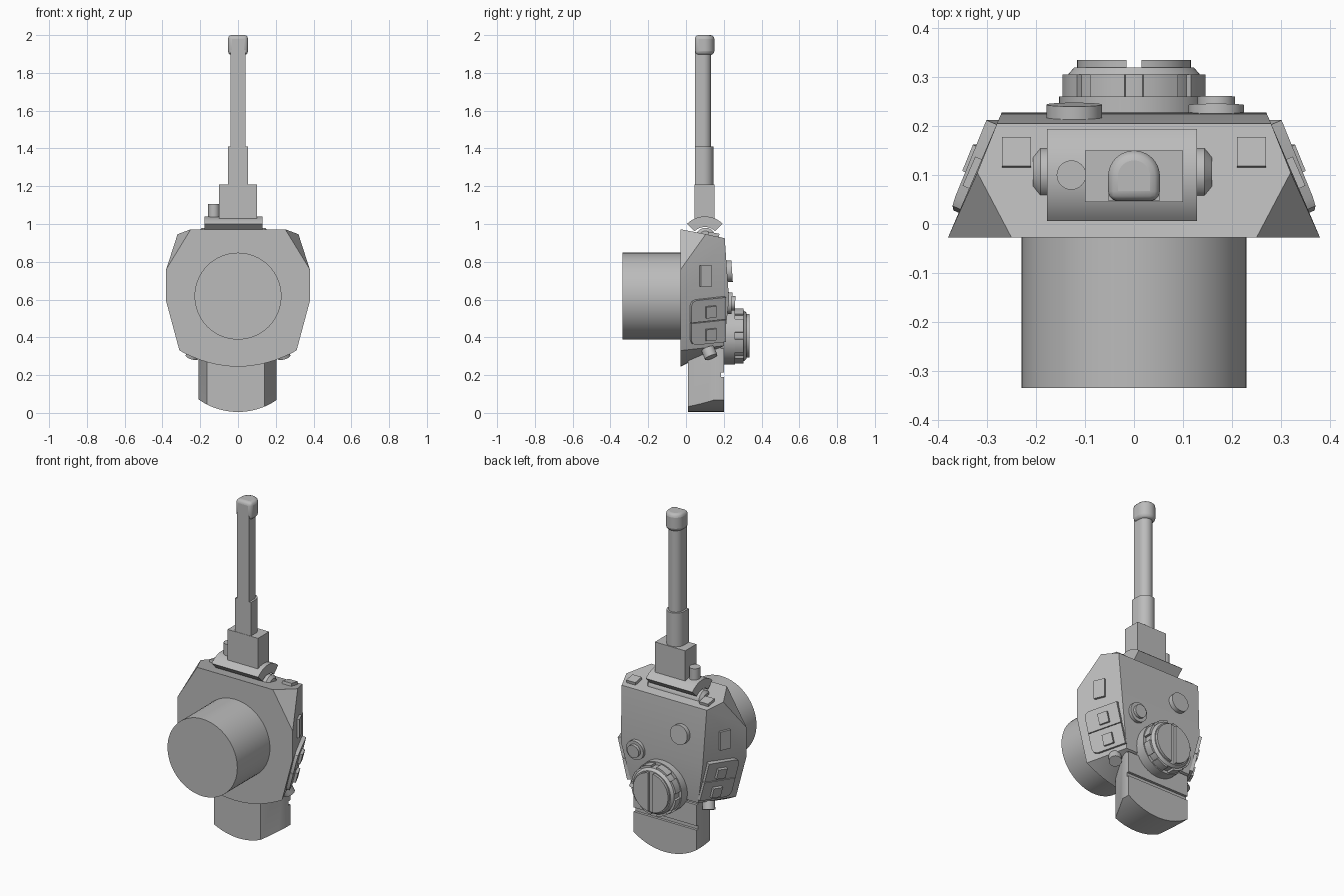
import bpy, bmesh, math
from mathutils import Vector, Matrix

old = bpy.data.objects.get("Cube")
if old:
    bpy.data.objects.remove(old)

grey = bpy.data.materials.new("plain_grey")
grey.use_nodes = True
grey.diffuse_color = (0.5, 0.5, 0.5, 1)
grey.node_tree.nodes["Principled BSDF"].inputs["Base Color"].default_value = (0.5, 0.5, 0.5, 1)


def finish(name, bm, bevel=0):
    bmesh.ops.recalc_face_normals(bm, faces=bm.faces)
    mesh = bpy.data.meshes.new(name)
    bm.to_mesh(mesh)
    bm.free()
    mesh.materials.append(grey)
    ob = bpy.data.objects.new(name, mesh)
    bpy.context.collection.objects.link(ob)
    bpy.ops.object.select_all(action='DESELECT')
    ob.select_set(True)
    bpy.context.view_layer.objects.active = ob
    bpy.ops.object.shade_smooth_by_angle(angle=math.radians(25))
    if bevel:
        mod = ob.modifiers.new("bevel", 'BEVEL')
        mod.width, mod.segments, mod.limit_method = bevel, 3, 'ANGLE'
    return ob


def prism(name, points, direction, bevel=0):
    """Extrude a closed outline of 3D points along a vector."""
    bm = bmesh.new()
    face = bm.faces.new([bm.verts.new(p) for p in points])
    new = bmesh.ops.extrude_face_region(bm, geom=[face])["geom"]
    bmesh.ops.translate(bm, vec=direction, verts=[v for v in new if isinstance(v, bmesh.types.BMVert)])
    return finish(name, bm, bevel)


def lathe(name, start, axis, profile, sides=48):
    """Solid of revolution from (distance along axis, radius) rings."""
    turn = Vector(axis).to_track_quat('Z', 'Y').to_matrix()
    bm = bmesh.new()
    rings = []
    for d, r in profile:
        rings.append([bm.verts.new(Vector(start) + turn @ Vector((
            r * math.cos(math.tau * i / sides), r * math.sin(math.tau * i / sides), d)))
            for i in range(sides)])
    for a, b in zip(rings, rings[1:]):
        for i in range(sides):
            j = (i + 1) % sides
            bm.faces.new((a[i], a[j], b[j], b[i]))
    bm.faces.new(rings[0])
    bm.faces.new(rings[-1])
    return finish(name, bm)


def box(name, lo, hi, bevel=0):
    pts = [(lo[0], lo[1], lo[2]), (hi[0], lo[1], lo[2]), (hi[0], hi[1], lo[2]), (lo[0], hi[1], lo[2])]
    return prism(name, pts, (0, 0, hi[2] - lo[2]), bevel)


def plate(name, centre, normal, outline, thick):
    """Slab lying on a surface: outline runs along the (near-y, near-z) tangents."""
    n = Vector(normal).normalized()
    u = (Vector((0, 1, 0)) - n * n.y).normalized()
    v = n.cross(u) if n.x > 0 else u.cross(n)
    if abs(n.z) < 0.8 and v.z < 0:
        v = -v
    pts = [Vector(centre) + u * a + v * b - n * 0.01 for a, b in outline]
    return prism(name, pts, n * (thick + 0.01))


def rect(w, h):
    return [(-w / 2, -h / 2), (w / 2, -h / 2), (w / 2, h / 2), (-w / 2, h / 2)]


# Faceted main housing
bm = bmesh.new()
half = [(.25, -.028, .972), (.38, -.028, .76), (.38, -.028, .59), (.31, -.028, .33),
        (.32, .105, .946), (.28, .205, .925), (.27, .228, .6), (.22, .2, .355)]
for x, y, z in half:
    for s in (1, -1):
        bm.verts.new((s * x, y, z))
for i in range(-7, 8):
    x = .31 * i / 8
    bm.verts.new((x, -.028, .245 + .085 * (i / 8) ** 2))
bmesh.ops.convex_hull(bm, input=bm.verts)
bmesh.ops.dissolve_limit(bm, angle_limit=0.02, verts=bm.verts, edges=bm.edges)
finish("housing", bm)

# Large front drum
lathe("front_drum", (0, 0, .618), (0, -1, 0), [(0, .23), (.335, .23)], 64)


# Lower foot: curved underside with chamfered front sides
def foot(name, y0, y1, z0, z1):
    bm = bmesh.new()
    xs = [-.21 + .415 * i / 24 for i in range(25)]
    low = [(x, y0, max(z0, .367 - math.sqrt(.362 ** 2 - x * x))) for x in xs]
    face = bm.faces.new([bm.verts.new(p) for p in low + [(.205, y0, z1), (-.21, y0, z1)]])
    new = bmesh.ops.extrude_face_region(bm, geom=[face])["geom"]
    bmesh.ops.translate(bm, vec=(0, y1 - y0, 0), verts=[v for v in new if isinstance(v, bmesh.types.BMVert)])
    for point, no in (((.14, .01, 0), (.14, -.065, 0)), ((-.165, .01, 0), (-.14, -.045, 0))):
        cut = bmesh.ops.bisect_plane(bm, geom=bm.verts[:] + bm.edges[:] + bm.faces[:],
                                     plane_co=point, plane_no=no, clear_outer=True)
        edges = [e for e in cut["geom_cut"] if isinstance(e, bmesh.types.BMEdge)]
        if edges:
            bmesh.ops.holes_fill(bm, edges=edges)
    finish(name, bm)


foot("foot", .01, .185, 0, .5)
foot("foot_back_lower", .18, .2, 0, .19)
foot("foot_back_upper", .18, .2, .215, .34)

# Curved saddle and pivot on the roof
arc = [math.radians(45 + 90 * i / 16) for i in range(17)]
section = [(.133 * math.cos(a), .133 * math.sin(a)) for a in arc]
section += [(.077 * math.cos(a), .077 * math.sin(a)) for a in reversed(arc)]
prism("roof_saddle", [(-.178, .1 + a, .907 + b) for a, b in section], (.307, 0, 0))
lathe("saddle_pivot", (-.206, .103, .928), (1, 0, 0),
      [(0, .035), (.015, .052), (.35, .052), (.365, .035)], 32)
lathe("roof_peg", (-.128, .1, 1.0), (0, 0, 1), [(0, .03), (.105, .03)], 24)
box("mast_block", (-.1, .045, 1.0), (.1, .15, 1.21))


# Mast: flat front and round back, in three lengths
def mast(name, r, depth, z0, z1, bevel=0):
    pts = [(r * math.cos(math.pi * i / 20), .047 + depth - r + r * math.sin(math.pi * i / 20), z0)
           for i in range(21)]
    prism(name, pts + [(-r, .047, z0), (r, .047, z0)], (0, 0, z1 - z0), bevel)


mast("mast_sleeve", .052, .098, 1.2, 1.41)
mast("mast", .04, .086, 1.4, 1.92)
mast("mast_cap", .053, .103, 1.895, 2.0, .02)

# Rear knob: stepped base, gripped rim and a split end disc
kz = .408
lathe("knob", (0, .18, kz), (0, 1, 0),
      [(0, .153), (.08, .153), (.08, .135), (.125, .135), (.14, .122)], 64)
for k in range(8):
    mid = math.tau * (k + .5) / 8
    a = [mid + math.radians(15) * t for t in (-1, -.5, 0, .5, 1)]
    ring = [(.147 * math.cos(t), .258, kz + .147 * math.sin(t)) for t in a]
    ring += [(.125 * math.cos(t), .258, kz + .125 * math.sin(t)) for t in reversed(a)]
    prism("knob_grip", ring, (0, .047, 0))
for s in (1, -1):
    edge = math.asin(.015 / .116)
    a = [-math.pi / 2 + edge + (math.pi - 2 * edge) * i / 24 for i in range(25)]
    prism("knob_half_disc", [(s * .116 * math.cos(t), .315, kz + .116 * math.sin(t)) for t in a], (0, .02, 0))

# Small rear buttons
lathe("rear_button", (-.122, .2, .748), (0, 1, .07), [(0, .057), (.044, .057)])
lathe("rear_dial", (.168, .2, .583), (0, 1, -.05),
      [(0, .057), (.043, .057), (.043, .038), (.06, .038)])

# Mirrored fittings on roof, flanks and underside
for s in (1, -1):
    plate("roof_pad", (s * .24, .145, .939), (0, .19, 1), rect(.06, .06), .015)
    upper = (s * .253, .11, 0)
    plate("flank_pad", (s * (.38 - .435 * .13), .102, .725), upper, rect(.065, .11), .015)
    lower = Vector((s * .253, .11, -.066))

    def on_lower(y, z):
        return (s * (.38 - .435 * (y + .028) - .26 * (.59 - z)), y, z)

    for z, tip in ((.548, 1), (.428, -1)):
        outline = [(.1, -.06), (.1, .06), (-.1, .06), (-.1, -.06)]
        corner = [(-.07, tip * .06), (-.09, tip * .052), (-.1, tip * .03)]
        keep = [(-.1, -tip * .06), (.1, -tip * .06), (.1, tip * .06)]
        plate("flank_panel", on_lower(.113, z), lower, keep + corner, .018)
        plate("flank_switch", on_lower(.122, z - .008), lower, rect(.058, .062), .034)
    lathe("underside_bolt", (s * .23, .115, .34), (s * .3, .4, -1), [(0, .035), (.05, .035)], 24)
